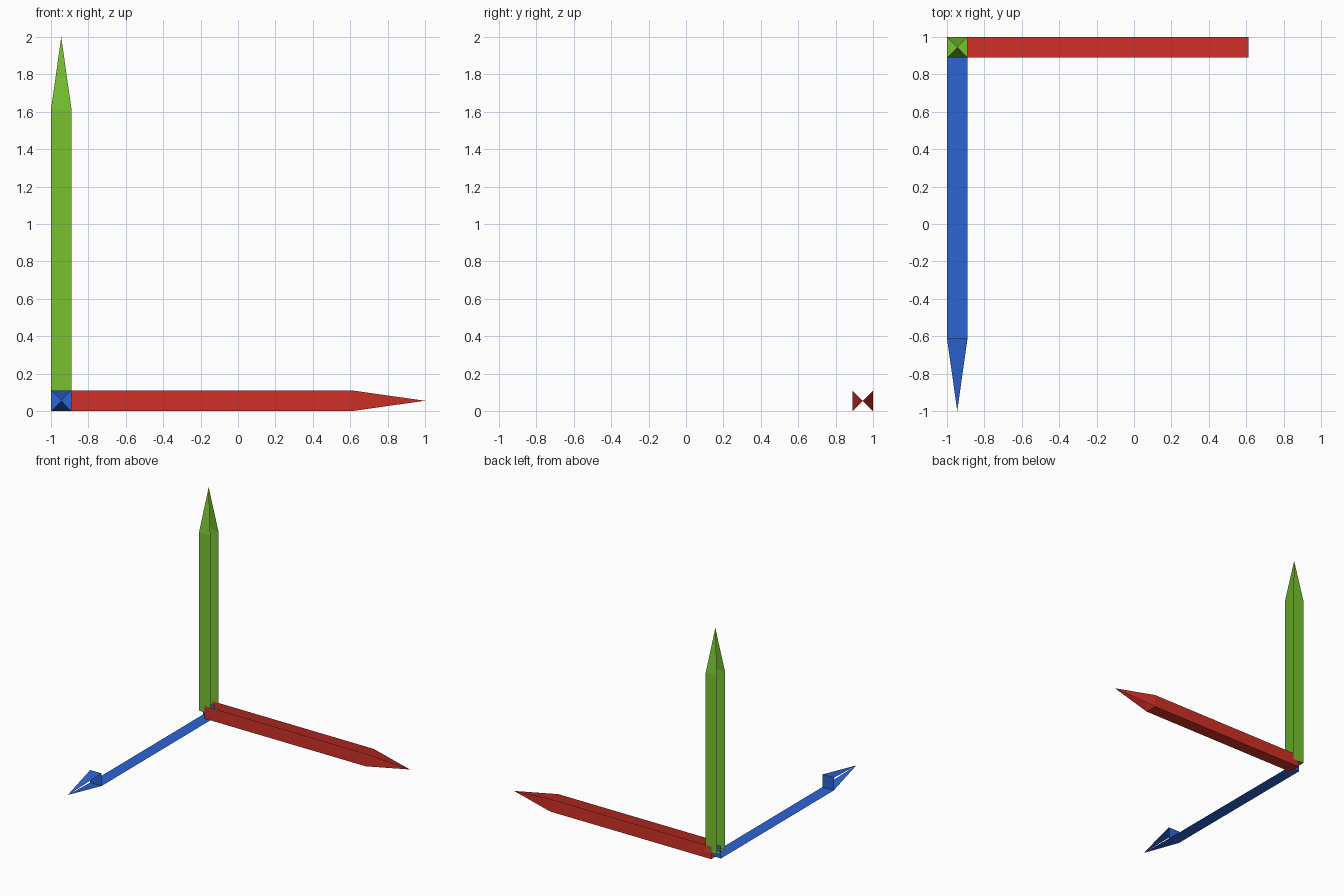
import bpy, bmesh
from math import radians, sqrt
from mathutils import Vector, Matrix

if "Cube" in bpy.data.objects:
    bpy.data.objects.remove(bpy.data.objects["Cube"])

ORIGIN = Vector((-0.945, 0.945, 0.055))   # where the three arrows meet
HALF = 0.055                              # half width of a shaft
SHAFT, LENGTH = 1.556, 1.945              # shaft length, length with the tip


def finish(bm, name, mat):
    mesh = bpy.data.meshes.new(name)
    bm.to_mesh(mesh)
    bm.free()
    mesh.materials.append(mat)
    obj = bpy.data.objects.new(name, mesh)
    bpy.context.collection.objects.link(obj)


def drop_faces(bm, keep):
    bm.normal_update()
    gone = [f for f in bm.faces if not keep(f.normal)]
    bmesh.ops.delete(bm, geom=gone, context='FACES')


def shaft(name, d, mat):
    # Open trough: only the front, back and bottom sides exist
    bm = bmesh.new()
    bmesh.ops.create_cube(bm, size=1)
    size = [SHAFT if abs(c) > 0.5 else 2 * HALF for c in d]
    bmesh.ops.scale(bm, vec=size, verts=bm.verts)
    bmesh.ops.translate(bm, vec=ORIGIN + d * SHAFT / 2, verts=bm.verts)
    drop_faces(bm, lambda n: abs(n.y) > 0.5 or n.z < -0.5)
    finish(bm, name, mat)


def head(name, d, axis, mat):
    # Four-sided tip with only the two opposite sides facing along axis
    bm = bmesh.new()
    depth = LENGTH - SHAFT
    place = (Matrix.Translation(ORIGIN + d * (SHAFT + depth / 2))
             @ d.to_track_quat('Z', 'Y').to_matrix().to_4x4()
             @ Matrix.Rotation(radians(45), 4, 'Z'))
    bmesh.ops.create_cone(bm, cap_ends=False, segments=4, radius1=HALF * sqrt(2),
                          radius2=0, depth=depth, matrix=place)
    bmesh.ops.remove_doubles(bm, verts=bm.verts, dist=1e-4)
    drop_faces(bm, lambda n: abs(n[axis]) > 0.5)
    finish(bm, name, mat)


# Arrows: colour name, direction, axis the tip sides face, colour
for label, d, axis, colour in (
        ("red", (1, 0, 0), 1, (0.63, 0.03, 0.02, 1)),
        ("green", (0, 0, 1), 1, (0.19, 0.54, 0.03, 1)),
        ("blue", (0, -1, 0), 2, (0.025, 0.13, 0.66, 1))):
    mat = bpy.data.materials.new(label)
    mat.diffuse_color = colour
    mat.use_nodes = True
    mat.node_tree.nodes["Principled BSDF"].inputs["Base Color"].default_value = mat.diffuse_color
    shaft(label + "_arrow_shaft", Vector(d), mat)
    head(label + "_arrow_head", Vector(d), axis, mat)
